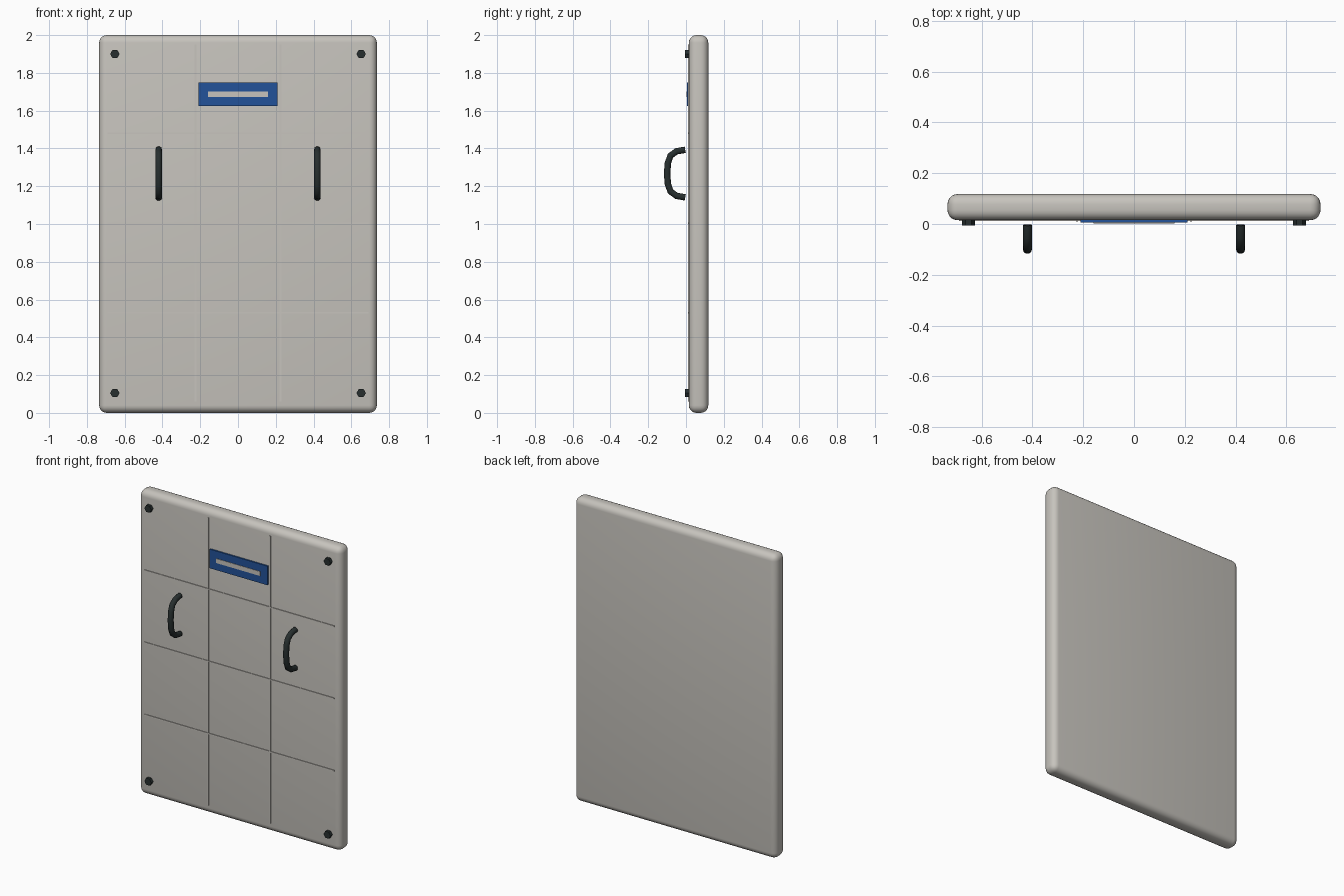
import bpy, math
from mathutils import Vector

cube = bpy.data.objects.get("Cube")
if cube:
    bpy.data.objects.remove(cube, do_unlink=True)


def material(name, rgb):
    m = bpy.data.materials.new(name)
    m.use_nodes = True
    m.diffuse_color = (*rgb, 1)
    m.node_tree.nodes["Principled BSDF"].inputs["Base Color"].default_value = (*rgb, 1)
    return m


GREY = material("warm grey", (0.57, 0.55, 0.51))
BLUE = material("blue", (0.016, 0.085, 0.32))
DARK = material("dark rubber", (0.02, 0.028, 0.028))


def box(name, lo, hi, mat):
    lo, hi = Vector(lo), Vector(hi)
    bpy.ops.mesh.primitive_cube_add(size=1, location=(lo + hi) / 2)
    ob = bpy.context.object
    ob.name = name
    ob.scale = hi - lo
    bpy.ops.object.transform_apply(location=False, rotation=False, scale=True)
    ob.data.materials.append(mat)
    return ob


FACE = 0.015  # y of the panel's front face

# Rounded panel
panel = box("panel", (-0.735, FACE, 0), (0.735, 0.118, 2), GREY)
bevel = panel.modifiers.new("rounding", "BEVEL")
bevel.width = 0.04
bevel.segments = 5
bpy.ops.object.modifier_apply(modifier="rounding")
bpy.ops.object.shade_smooth_by_angle(angle=math.radians(35))

# Thin raised seams across the front
for i, x in enumerate((-0.225, 0.225)):
    box(f"vertical_seam_{i + 1}", (x - 0.004, FACE - 0.005, 0.06),
        (x + 0.004, FACE + 0.004, 1.95), GREY)
for i, z in enumerate((0.53, 1.005, 1.48)):
    box(f"horizontal_seam_{i + 1}", (-0.69, FACE - 0.004, z - 0.004),
        (0.69, FACE + 0.004, z + 0.004), GREY)

# Label plate with its pale strip
box("label_plate", (-0.21, 0.005, 1.625), (0.21, FACE + 0.003, 1.75), BLUE)
box("label_strip", (-0.16, 0.002, 1.673), (0.16, 0.007, 1.702), GREY)

# Corner bolts and handles, mirrored left and right
arc = [(-0.004, 0.126), (-0.05, 0.118), (-0.082, 0.095), (-0.096, 0.055)]
path = arc + [(-0.1, 0)] + [(y, -z) for y, z in reversed(arc)]

for side, s in (("right", -1), ("left", 1)):
    for level, z in (("lower", 0.105), ("upper", 1.9)):
        bpy.ops.mesh.primitive_cylinder_add(
            vertices=6, radius=0.025, depth=0.03, location=(s * 0.652, 0.009, z),
            rotation=(math.pi / 2, math.pi / 6, 0))
        bolt = bpy.context.object
        bolt.name = f"{level}_{side}_bolt"
        bolt.rotation_euler = (math.pi / 2, math.pi / 2, 0)
        bolt.data.materials.append(DARK)

    curve = bpy.data.curves.new(f"{side}_handle", "CURVE")
    curve.dimensions = "3D"
    curve.bevel_depth = 0.018
    curve.bevel_resolution = 3
    curve.use_fill_caps = True
    spline = curve.splines.new("POLY")
    spline.points.add(len(path) - 1)
    for p, (y, z) in zip(spline.points, path):
        p.co = (s * 0.42, y, 1.267 + z, 1)
    handle = bpy.data.objects.new(f"{side}_handle", curve)
    bpy.context.collection.objects.link(handle)
    curve.materials.append(DARK)
    bpy.ops.object.select_all(action="DESELECT")
    handle.select_set(True)
    bpy.context.view_layer.objects.active = handle
    bpy.ops.object.convert(target="MESH")
    bpy.ops.object.shade_smooth_by_angle(angle=math.radians(50))
